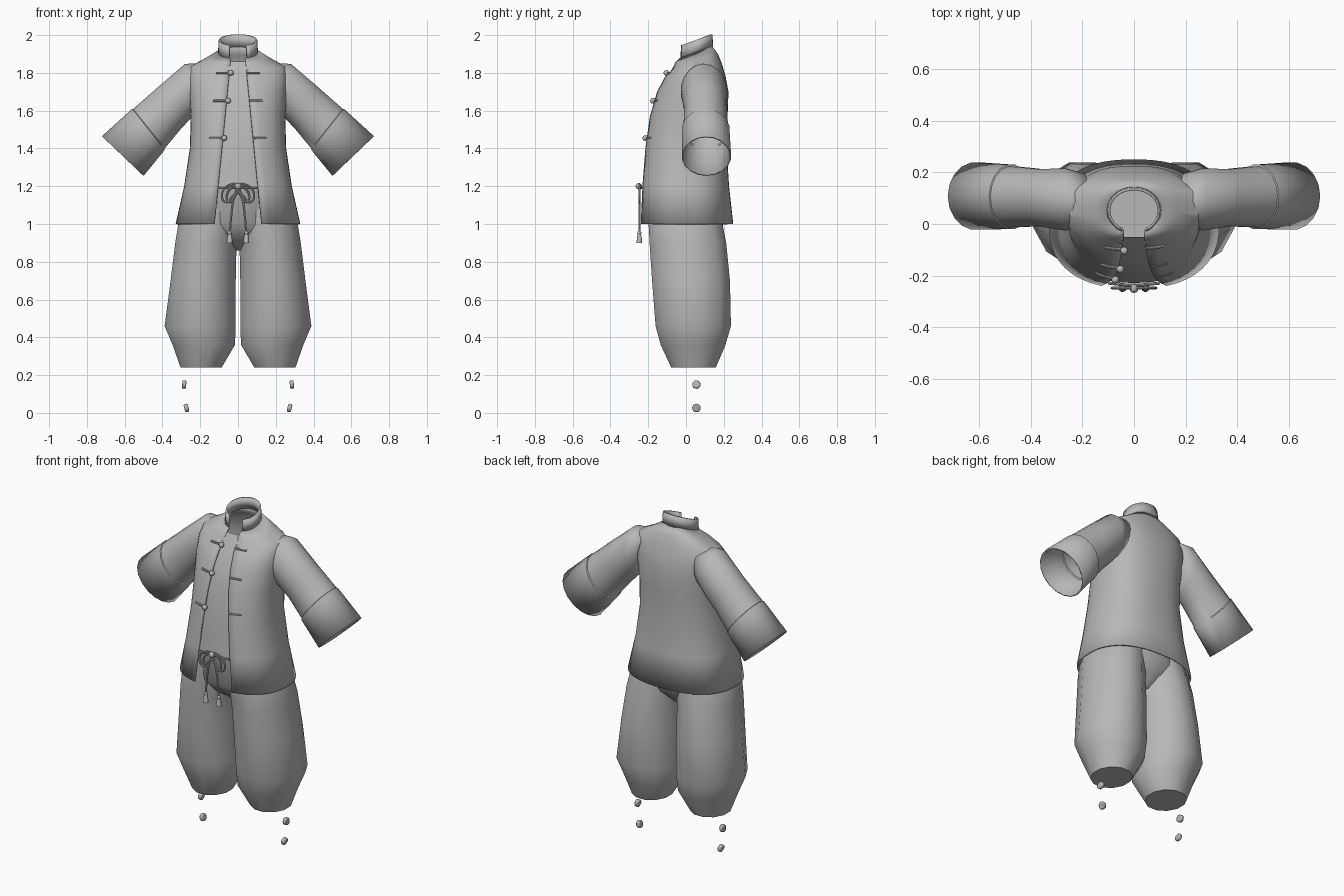
import bpy
import bmesh
from math import sin, cos, pi, asin
from mathutils import Vector

cube = bpy.data.objects.get("Cube")
if cube:
    bpy.data.objects.remove(cube, do_unlink=True)

cloth = bpy.data.materials.new("grey_cloth")
cloth.use_nodes = True
cloth.diffuse_color = (0.48, 0.48, 0.48, 1)
cloth.node_tree.nodes["Principled BSDF"].inputs["Base Color"].default_value = cloth.diffuse_color
made = []


def loft(name, rows, closed=True, caps=(False, False), thickness=0):
    """Skin a list of point rows, with optional end caps and cloth thickness."""
    bm = bmesh.new()
    grid = [[bm.verts.new(p) for p in row] for row in rows]
    n = len(grid[0])
    for a, b in zip(grid, grid[1:]):
        for i in range(n if closed else n - 1):
            j = (i + 1) % n
            bm.faces.new((a[i], a[j], b[j], b[i]))
    for cap, row in zip(caps, (grid[0], grid[-1])):
        if cap:
            bm.faces.new(row)
    bmesh.ops.recalc_face_normals(bm, faces=bm.faces)
    mesh = bpy.data.meshes.new(name)
    bm.to_mesh(mesh)
    bm.free()
    ob = bpy.data.objects.new(name, mesh)
    bpy.context.collection.objects.link(ob)
    mesh.materials.append(cloth)
    if thickness:
        mod = ob.modifiers.new("cloth_thickness", "SOLIDIFY")
        mod.thickness = thickness
        mod.offset = -1
    made.append(ob)
    return ob


def ellipse(z, x0, x1, y0, y1, n=12):
    """Horizontal ring filling the given x and y ranges."""
    return [((x0 + x1) / 2 + (x1 - x0) / 2 * sin(2 * pi * (i + .5) / n),
             (y0 + y1) / 2 - (y1 - y0) / 2 * cos(2 * pi * (i + .5) / n), z) for i in range(n)]


def cord(name, points, radius, cyclic=False):
    """Round cord through a few points."""
    curve = bpy.data.curves.new(name, "CURVE")
    curve.dimensions = "3D"
    curve.bevel_depth = radius
    curve.bevel_resolution = 2
    curve.resolution_u = 6
    curve.use_fill_caps = True
    spline = curve.splines.new("BEZIER")
    spline.bezier_points.add(len(points) - 1)
    for bp, p in zip(spline.bezier_points, points):
        bp.co = p
        bp.handle_left_type = bp.handle_right_type = "AUTO"
    spline.use_cyclic_u = cyclic
    curve.materials.append(cloth)
    ob = bpy.data.objects.new(name, curve)
    bpy.context.collection.objects.link(ob)
    bpy.ops.object.select_all(action="DESELECT")
    ob.select_set(True)
    bpy.context.view_layer.objects.active = ob
    bpy.ops.object.convert(target="MESH")
    made.append(bpy.context.object)


def ball(name, centre, radius):
    bpy.ops.mesh.primitive_uv_sphere_add(segments=12, ring_count=8, radius=radius, location=centre)
    ob = bpy.context.object
    ob.name = name
    ob.data.materials.append(cloth)
    made.append(ob)


# Jacket body sections: height, half width, front, back, tilt
POWER = 2.4
BODY = [(1.0, .33, -.25, .25, 0), (1.2, .285, -.24, .228, 0), (1.4, .255, -.222, .215, 0),
        (1.57, .25, -.195, .22, 0), (1.7, .26, -.155, .225, 0), (1.78, .262, -.112, .21, 0),
        (1.835, .25, -.07, .19, .1), (1.875, .17, -.06, .17, .2), (1.91, .105, -.035, .14, .36)]


def opening(z):
    return .04 + (1.86 - min(z, 1.86)) * .1


def front_y(x, z):
    """Depth of the jacket front at a point."""
    for a, b in zip(BODY, BODY[1:]):
        if a[0] <= z <= b[0]:
            t = (z - a[0]) / (b[0] - a[0])
            hw, yf, yb = [a[k] + (b[k] - a[k]) * t for k in (1, 2, 3)]
            return (yf + yb) / 2 - (yb - yf) / 2 * (1 - abs(x / hw) ** POWER) ** (1 / POWER)


def signed_pow(v, e):
    return abs(v) ** e * (1 if v > 0 else -1)


rows = []
for z, hw, yf, yb, tilt in BODY:
    start = asin((opening(z) / hw) ** (POWER / 2))
    row = []
    for i in range(41):
        a = start + (2 * pi - 2 * start) * i / 40
        dy = -(yb - yf) / 2 * signed_pow(cos(a), 2 / POWER)
        row.append((hw * signed_pow(sin(a), 2 / POWER), (yf + yb) / 2 + dy, z + tilt * dy))
    rows.append(row)
loft("jacket_body", rows, closed=False, thickness=.01)

# Undershirt panel behind the front opening
rows = []
for k in range(9):
    z = 1.19 + .67 * k / 8
    w = opening(z) + .03
    rows.append([(w * t / 4, front_y(w * t / 4, z) + .013, z) for t in range(-4, 5)])
loft("undershirt_front", rows, closed=False)

# Standing collar, open at the front and rising to the back
rows = []
for height, grow in ((-.068, .004), (0, 0)):
    row = []
    for i in range(25):
        a = .48 + (2 * pi - .96) * i / 24
        y = .052 - (.088 + grow) * cos(a)
        row.append(((.102 + grow) * sin(a), y, 1.945 + .35 * (y + .03) + height))
    rows.append(row)
loft("collar", rows, closed=False, thickness=.01)

# Sleeves: upper point, lower point, centre depth, half depth
SLEEVE = [((.18, 1.85), (.2, 1.62), .09, .105), ((.28, 1.848), (.25, 1.56), .095, .122),
          ((.42, 1.728), (.305, 1.5), .102, .112), ((.555, 1.609), (.388, 1.4), .105, .12),
          ((.56, 1.61), (.388, 1.392), .105, .126), ((.72, 1.465), (.5, 1.255), .108, .132)]
for s, side in ((1, "left"), (-1, "right")):
    rows = []
    for top, low, yc, w in SLEEVE:
        mid = Vector(((top[0] + low[0]) / 2, yc, (top[1] + low[1]) / 2))
        up = Vector((top[0], yc, top[1])) - mid
        ring = [mid + up * cos(a) + Vector((0, w * sin(a), 0)) for a in (2 * pi * i / 18 for i in range(18))]
        rows.append([(s * p.x, p.y, p.z) for p in ring])
    loft(side + "_sleeve", rows, thickness=.008)

# Baggy trouser legs: height, inner x, outer x, front, back
LEG = [(.24, .083, .308, -.082, .162), (.36, .01, .352, -.14, .215), (.46, .006, .395, -.168, .245),
       (.7, .006, .363, -.187, .24), (.9, .002, .338, -.2, .22), (1.0, -.02, .322, -.205, .2),
       (1.18, -.02, .24, -.2, .17)]
for s, side in ((1, "left"), (-1, "right")):
    loft(side + "_trouser_leg", [ellipse(z, s * a, s * b, f, k) for z, a, b, f, k in LEG], caps=(True, True))

# Hips joining the legs up to the waist
HIPS = [(.86, .05, -.05, .1), (.93, .2, -.15, .17), (1.0, .3, -.2, .2), (1.19, .25, -.227, .2)]
loft("trouser_hips", [ellipse(z, -w, w, f, k, 24) for z, w, f, k in HIPS], caps=(True, True))

# Knotted button loops on the right flap, straps on the left flap
for z in (1.8, 1.652, 1.455):
    edge = opening(z)
    ball("button_knot", (-edge + .008, front_y(edge, z) - .008, z), .015)
    for s, name, lift in ((-1, "button_loop", .003), (1, "button_strap", -.002)):
        cord(name, [(s * x, front_y(x, z) - lift, z) for x in (edge, edge + .035, edge + .07)], .006)

# Waist bow with loops, tails and tassels
BOW_Y = -.247
ball("bow_knot", (0, BOW_Y - .003, 1.2), .017)
for s in (-1, 1):
    for reach, drop in ((.085, 0), (.06, .012)):
        cord("bow_loop", [(0, BOW_Y, 1.2), (s * reach * .65, BOW_Y, 1.2 - drop), (s * reach, BOW_Y, 1.155 - drop),
                          (s * reach * .75, BOW_Y, 1.115), (s * reach * .4, BOW_Y, 1.14)], .0055, True)
    cord("bow_tail", [(0, BOW_Y, 1.2), (s * .026, BOW_Y, 1.12), (s * .036, BOW_Y, 1.04), (s * .044, BOW_Y, .945)], .0055)
    ball("tassel_knot", (s * .044, BOW_Y, .953), .011)
    loft("tassel", [ellipse(z, s * .044 - r, s * .044 + r, BOW_Y - r, BOW_Y + r, 10)
                    for z, r in ((.95, .008), (.93, .013), (.9, .016))], caps=(True, True))
cord("waist_cord", [(x, front_y(x, 1.19) + .004, 1.19) for x in (-.1, 0, .1)], .006)

# Loose ankle buttons
for s in (-1, 1):
    for x, z, tilt in ((.285, .15, .1), (.273, .026, -.25)):
        bpy.ops.mesh.primitive_cylinder_add(vertices=16, radius=.022, depth=.022,
                                            location=(s * x, .055, z), rotation=(0, pi / 2 - s * tilt, 0))
        button = bpy.context.object
        button.name = "ankle_button"
        button.data.materials.append(cloth)
        bevel = button.modifiers.new("soft_rim", "BEVEL")
        bevel.width = .006
        bevel.segments = 2
        made.append(button)

# Smooth shading with sharp hems
bpy.ops.object.select_all(action="DESELECT")
for ob in made:
    ob.select_set(True)
bpy.context.view_layer.objects.active = made[0]
bpy.ops.object.shade_smooth_by_angle(angle=.7)
